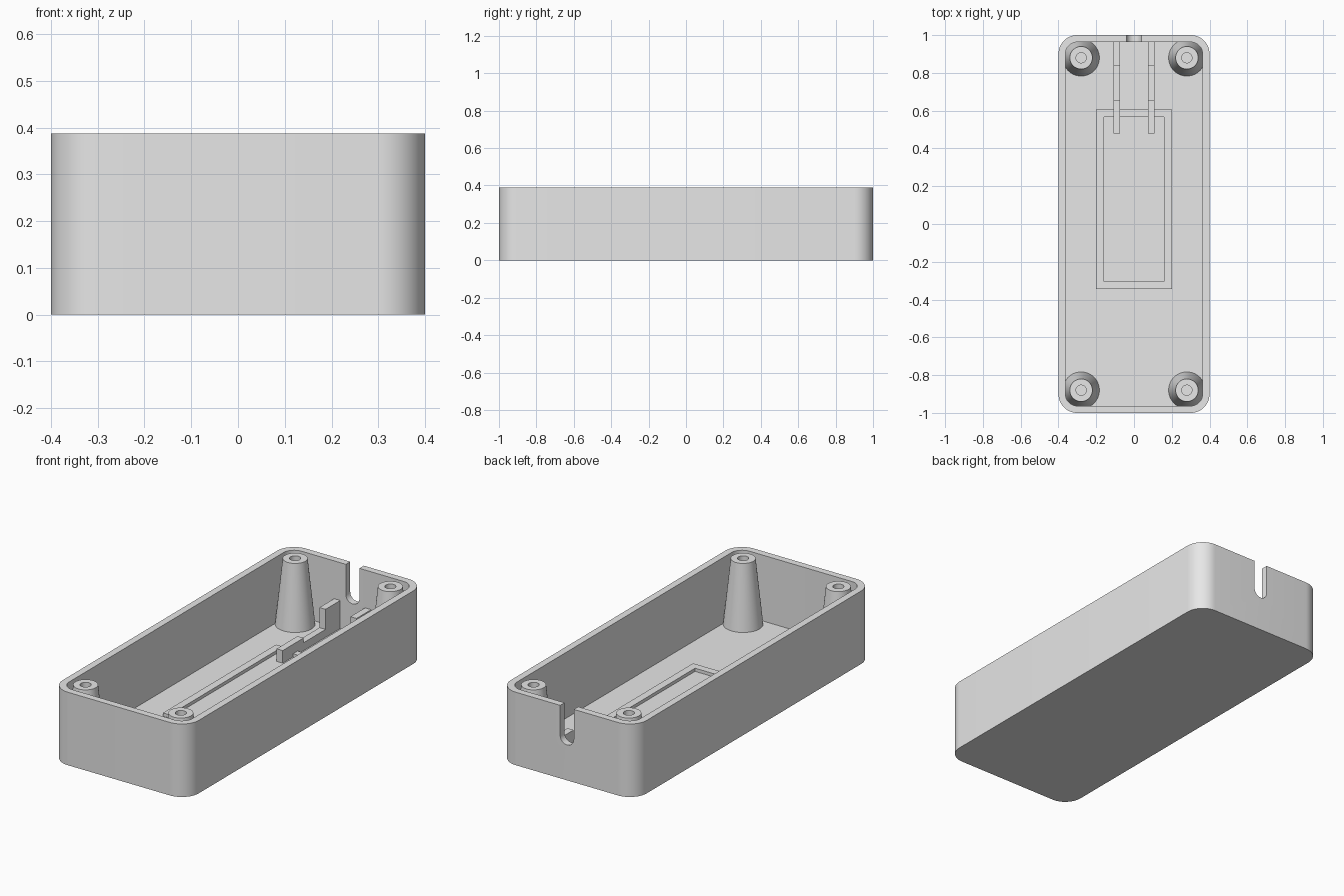
import bpy, math

L, W, H = 2.0, 0.8, 0.388      # outer size
WALL, FLOOR = 0.037, 0.038

cube = bpy.data.objects.get("Cube")
if cube:
    bpy.data.objects.remove(cube, do_unlink=True)

grey = bpy.data.materials.new("light_grey_plastic")
grey.use_nodes = True
grey.diffuse_color = (0.8, 0.8, 0.8, 1)
grey.node_tree.nodes["Principled BSDF"].inputs["Base Color"].default_value = (0.8, 0.8, 0.8, 1)


def prism(name, outline, z0, z1):
    """Extrude a closed xy outline between two heights."""
    n = len(outline)
    verts = [(x, y, z) for z in (z0, z1) for x, y in outline]
    faces = [list(range(n))[::-1], list(range(n, 2 * n))]
    faces += [(i, (i + 1) % n, n + (i + 1) % n, n + i) for i in range(n)]
    mesh = bpy.data.meshes.new(name)
    mesh.from_pydata(verts, [], faces)
    mesh.materials.append(grey)
    ob = bpy.data.objects.new(name, mesh)
    bpy.context.collection.objects.link(ob)
    return ob


def rounded(hx, hy, r, steps=12):
    """Rounded rectangle outline, counter-clockwise."""
    pts = []
    for k, (sx, sy) in enumerate([(1, 1), (-1, 1), (-1, -1), (1, -1)]):
        for i in range(steps + 1):
            a = math.pi / 2 * (k + i / steps)
            pts.append((sx * (hx - r) + r * math.cos(a), sy * (hy - r) + r * math.sin(a)))
    return pts


def box(name, x0, x1, y0, y1, z0, z1):
    return prism(name, [(x0, y0), (x1, y0), (x1, y1), (x0, y1)], z0, z1)


def cone(name, loc, r1, r2, depth, rot=(0, 0, 0)):
    bpy.ops.mesh.primitive_cone_add(vertices=48, radius1=r1, radius2=r2, depth=depth,
                                    location=loc, rotation=rot)
    ob = bpy.context.object
    ob.name = name
    ob.data.materials.append(grey)
    return ob


def cut(target, cutter):
    """Boolean difference, applied, with the cutter removed afterwards."""
    cutter.hide_render = True
    mod = target.modifiers.new("cut", "BOOLEAN")
    mod.operation, mod.solver, mod.object = "DIFFERENCE", "EXACT", cutter
    bpy.context.view_layer.objects.active = target
    bpy.ops.object.modifier_apply(modifier=mod.name)
    bpy.data.objects.remove(cutter, do_unlink=True)


def smooth(ob):
    bpy.ops.object.select_all(action="DESELECT")
    ob.select_set(True)
    bpy.context.view_layer.objects.active = ob
    bpy.ops.object.shade_smooth_by_angle(angle=math.radians(30))


# Open tray with rounded corners
tray = prism("tray", rounded(W / 2, L / 2, 0.1), 0, H)
cut(tray, prism("cavity_cutter", rounded(W / 2 - WALL, L / 2 - WALL, 0.1 - WALL), FLOOR, H + 0.1))

# Round-bottomed cable slot in the back wall
slot_r, slot_z = 0.04, 0.228
slot = [(slot_r, H + 0.1), (-slot_r, H + 0.1)]
slot += [(-slot_r * math.cos(math.pi * i / 24), slot_z - slot_r * math.sin(math.pi * i / 24))
         for i in range(25)]
slot_cutter = prism("slot_cutter", slot, -0.06, 0.06)
slot_cutter.rotation_euler.x = math.pi / 2
slot_cutter.location.y = L / 2 - WALL / 2
cut(tray, slot_cutter)
smooth(tray)

# Tapered screw posts in the corners
for sy, end in ((-1, "front"), (1, "back")):
    for sx, side in ((-1, "right"), (1, "left")):
        x, y = 0.28 * sx, 0.88 * sy
        z0 = FLOOR - 0.01
        post = cone(f"{end}_{side}_screw_post", (x, y, (z0 + H) / 2), 0.098, 0.06, H - z0)
        cut(post, cone("hole_cutter", (x, y, H), 0.027, 0.027, 0.4))
        smooth(post)

# Raised rectangular frame on the floor
frame = box("floor_frame", -0.2, 0.2, -0.345, 0.605, FLOOR - 0.01, 0.055)
cut(frame, box("frame_cutter", -0.16, 0.16, -0.305, 0.567, 0, 0.1))

# Stepped cable guide rails
steps = [(0.48, 0.105), (0.655, 0.08), (0.84, 0.187)]
for sx, side in ((-1, "right"), (1, "left")):
    profile = [(L / 2 - WALL + 0.002, FLOOR - 0.005), (steps[0][0], FLOOR - 0.005)]
    ends = [s[0] for s in steps[1:]] + [L / 2 - WALL + 0.002]
    for (y0, z), y1 in zip(steps, ends):
        profile += [(y0, z), (y1, z)]
    rail = prism(f"{side}_guide_rail", profile[::-1], -0.018, 0.018)
    rail.rotation_euler = (math.pi / 2, 0, math.pi / 2)
    rail.location.x = 0.091 * sx
